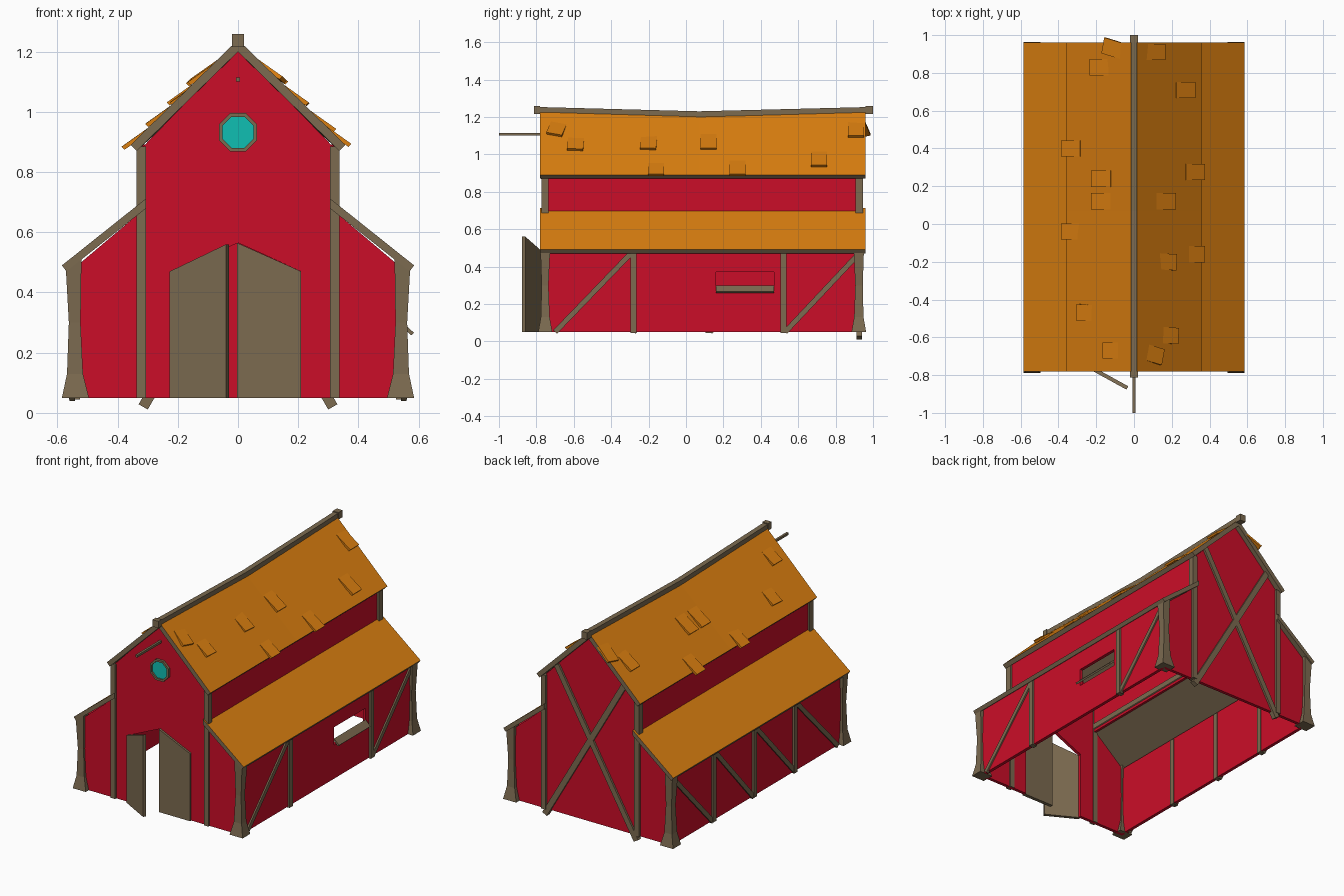
import bpy, bmesh
from math import sin, cos, pi
from mathutils import Vector as V

if "Cube" in bpy.data.objects:
    bpy.data.objects.remove(bpy.data.objects["Cube"])


def mat(name, c):
    m = bpy.data.materials.new(name)
    m.diffuse_color = (*c, 1)
    m.use_nodes = True
    m.node_tree.nodes["Principled BSDF"].inputs["Base Color"].default_value = m.diffuse_color
    return m


RED = mat("red_paint", (0.60, 0.004, 0.021))
ORANGE = mat("orange_roof", (0.70, 0.21, 0.005))
BROWN = mat("brown_wood", (0.20, 0.145, 0.08))
TEAL = mat("teal_glass", (0.005, 0.52, 0.45))


def loft(name, rings, *mats):
    """Solid skinned through a list of matching closed rings."""
    bm = bmesh.new()
    rows = [[bm.verts.new(p) for p in r] for r in rings]
    n = len(rows[0])
    for a, b in zip(rows, rows[1:]):
        for i in range(n):
            j = (i + 1) % n
            bm.faces.new((a[i], a[j], b[j], b[i]))
    bm.faces.new(rows[0])
    bm.faces.new(rows[-1])
    bmesh.ops.recalc_face_normals(bm, faces=bm.faces)
    if len(mats) > 1:  # upward faces take the second material
        bm.normal_update()
        for f in bm.faces:
            f.material_index = int(f.normal.z > 0.3)
    me = bpy.data.meshes.new(name)
    bm.to_mesh(me)
    bm.free()
    for m in mats:
        me.materials.append(m)
    ob = bpy.data.objects.new(name, me)
    bpy.context.collection.objects.link(ob)
    return ob


def slab(name, pts, y0, y1, m):
    return loft(name, [[(x, y, z) for x, z in pts] for y in (y0, y1)], m)


def box(name, x0, x1, y0, y1, z0, z1, m=BROWN):
    return slab(name, [(x0, z0), (x1, z0), (x1, z1), (x0, z1)], y0, y1, m)


def beam(name, p, q, w, d, normal, m=BROWN):
    """Rectangular beam from p to q, depth d along normal."""
    p, q, n = V(p), V(q), V(normal)
    s = (q - p).cross(n).normalized() * w / 2
    n = n * d / 2
    return loft(name, [[c + s + n, c - s + n, c - s - n, c + s - n] for c in (p, q)], m)


# gable walls, the front one with a pointed doorway
right = [(0.545, 0.05), (0.545, 0.48), (0.32, 0.67), (0.32, 0.88), (0, 1.21)]
outline = right + [(-x, z) for x, z in right[-2::-1]]
door_gap = [(-0.21, 0.05), (-0.21, 0.47), (0, 0.565), (0.21, 0.47), (0.21, 0.05)]
slab("front_wall", outline + door_gap, -0.76, -0.74, RED)
slab("back_wall", outline, 0.91, 0.93, RED)

# side walls; the right one has a window opening
box("left_wall", -0.55, -0.53, -0.74, 0.91, 0.05, 0.49, RED)
for i, (a, b, c, d) in enumerate([(-0.74, 0.16, 0.05, 0.49), (0.47, 0.91, 0.05, 0.49),
                                  (0.16, 0.47, 0.05, 0.26), (0.16, 0.47, 0.37, 0.49)]):
    box(f"right_wall_{i}", 0.53, 0.55, a, b, c, d, RED)
beam("window_flap", (0.545, 0.315, 0.295), (0.58, 0.315, 0.262), 0.31, 0.012, (0.69, 0, 0.72)) \
    .name = "window_flap"

for s in (-1, 1):
    side = "left" if s < 0 else "right"
    x0, x1 = sorted((s * 0.31, s * 0.325))
    box(side + "_upper_wall", x0, x1, -0.74, 0.91, 0.66, 0.90, RED)

    # upper roof half, sagging in the middle of the ridge
    loft(side + "_upper_roof",
         [[(0, y, 1.24 - g), (s * 0.357, y, 0.89), (s * 0.337, y, 0.87), (0, y, 1.20 - g)]
          for y, g in ((-0.78, 0), (0.07, 0.025), (0.96, 0))], BROWN, ORANGE)
    # lean-to roof
    loft(side + "_lower_roof",
         [[(s * 0.305, y, 0.713), (s * 0.585, y, 0.49), (s * 0.57, y, 0.47), (s * 0.305, y, 0.68)]
          for y in (-0.78, 0.96)], BROWN, ORANGE)

    # nave posts and flared corner posts
    x0, x1 = sorted((s * 0.305, s * 0.337))
    for end, yo, yi in (("front", -0.772, -0.735), ("back", 0.945, 0.905)):
        box(f"{side}_{end}_nave_post", x0, x1, min(yo, yi), max(yo, yi), 0.05, 0.885)
        e = -1 if end == "front" else 1
        rings = []
        for z, a, b, o, t in ((0.05, 0.495, 0.585, 0.018, 0.02), (0.13, 0.515, 0.568, 0.004, 0.006),
                              (0.3, 0.523, 0.562, 0, 0), (0.48, 0.52, 0.572, 0.006, 0.008)):
            top = 0.035 if z == 0.48 else 0
            y0, y1 = yo + e * o, yi - e * t
            rings.append([(s * a, y0, z + top), (s * b, y0, z), (s * b, y1, z), (s * a, y1, z + top)])
        loft(f"{side}_{end}_corner_post", rings, BROWN)

    # side posts and rising braces
    for y in ((-0.28, 0.12, 0.52) if s < 0 else (-0.28, 0.52)):
        box(f"{side}_side_post", *sorted((s * 0.525, s * 0.562)), y - 0.016, y + 0.016, 0.045, 0.485)
    bays = [(-0.70, -0.29), (0.53, 0.93)] + ([(-0.28, 0.11), (0.13, 0.51)] if s < 0 else [])
    for a, b in bays:
        beam(side + "_side_brace", (s * 0.55, a, 0.05), (s * 0.55, b, 0.475), 0.028, 0.018, (1, 0, 0))

    # crossing back brace
    beam(f"back_brace_{side}", (s * 0.315, 0.927, 0.02), (-s * 0.235, 0.927, 0.97), 0.035, 0.03, (0, 1, 0))

# ridge beam with end caps
loft("ridge_beam", [[(-0.016, y, z - 0.03), (0.016, y, z - 0.03), (0.016, y, z), (-0.016, y, z)]
                    for y, z in ((-0.79, 1.253), (0.07, 1.23), (0.98, 1.253))], BROWN)
box("ridge_cap_front", -0.02, 0.02, -0.812, -0.78, 1.215, 1.258)
box("ridge_cap_back", -0.02, 0.02, 0.96, 1.0, 1.215, 1.258)

# loose shingles: x, y, in-plane turn
shingles = [(0.11, 0.91, 0), (0.27, 0.71, 0), (0.32, 0.275, 0), (0.165, 0.12, 0), (0.32, -0.16, 0),
            (0.17, -0.2, 0.05), (0.18, -0.59, 0.05), (0.10, -0.69, 0.25),
            (-0.11, 0.93, 0.25), (-0.18, 0.83, 0), (-0.33, 0.40, 0), (-0.17, 0.24, 0),
            (-0.17, 0.12, 0), (-0.33, -0.04, 0), (-0.25, -0.47, 0.05), (-0.11, -0.67, 0)]
for x, y, t in shingles:
    s = 1 if x > 0 else -1
    sag = 0.025 * (1 - abs(y - 0.07) / 0.87) * (1 - abs(x) / 0.36)
    c = V((x, y, 1.24 - abs(x) * 0.98 - sag))
    down, along, n = V((s * 0.71, 0, -0.7)), V((0, 1, 0)), V((s * 0.7, 0, 0.71))
    u = down * cos(t) - along * s * sin(t)
    v = along * cos(t) + down * s * sin(t)
    loft("shingle", [[c + u * k * 0.062 + v * 0.043 * j + n * (0.008 + 0.01 * k + h)
                      for j, h in ((-1, 0), (1, 0), (1, -0.014), (-1, -0.014))] for k in (-1, 1)], ORANGE)

# doors: right one shut, left one ajar
slab("right_door", [(-0.003, 0.05), (0.21, 0.05), (0.21, 0.47), (-0.003, 0.565)], -0.772, -0.75, BROWN)
h, f = V((-0.222, -0.765, 0)), V((-0.035, -0.868, 0))
o = (f - h).cross(V((0, 0, 1))).normalized() * 0.01
loft("left_door", [[p + k + V((0, 0, z)) for p, z in ((h, 0.05), (f, 0.05), (f, 0.56), (h, 0.47))]
                   for k in (o, -o)], BROWN)


# octagonal gable window and pole
def octagon(r, y):
    return [(r * cos(pi / 8 + i * pi / 4), y, 0.932 + r * sin(pi / 8 + i * pi / 4)) for i in range(8)]


loft("window_frame", [octagon(r, y) for r, y in
                      ((0.069, -0.75), (0.069, -0.775), (0.056, -0.775), (0.056, -0.762))], BROWN)
loft("window_glass", [octagon(0.056, -0.755), octagon(0.056, -0.765)], TEAL)
beam("hoist_pole", (0, -0.74, 1.108), (0, -1.0, 1.108), 0.014, 0.014, (0, 0, 1))
